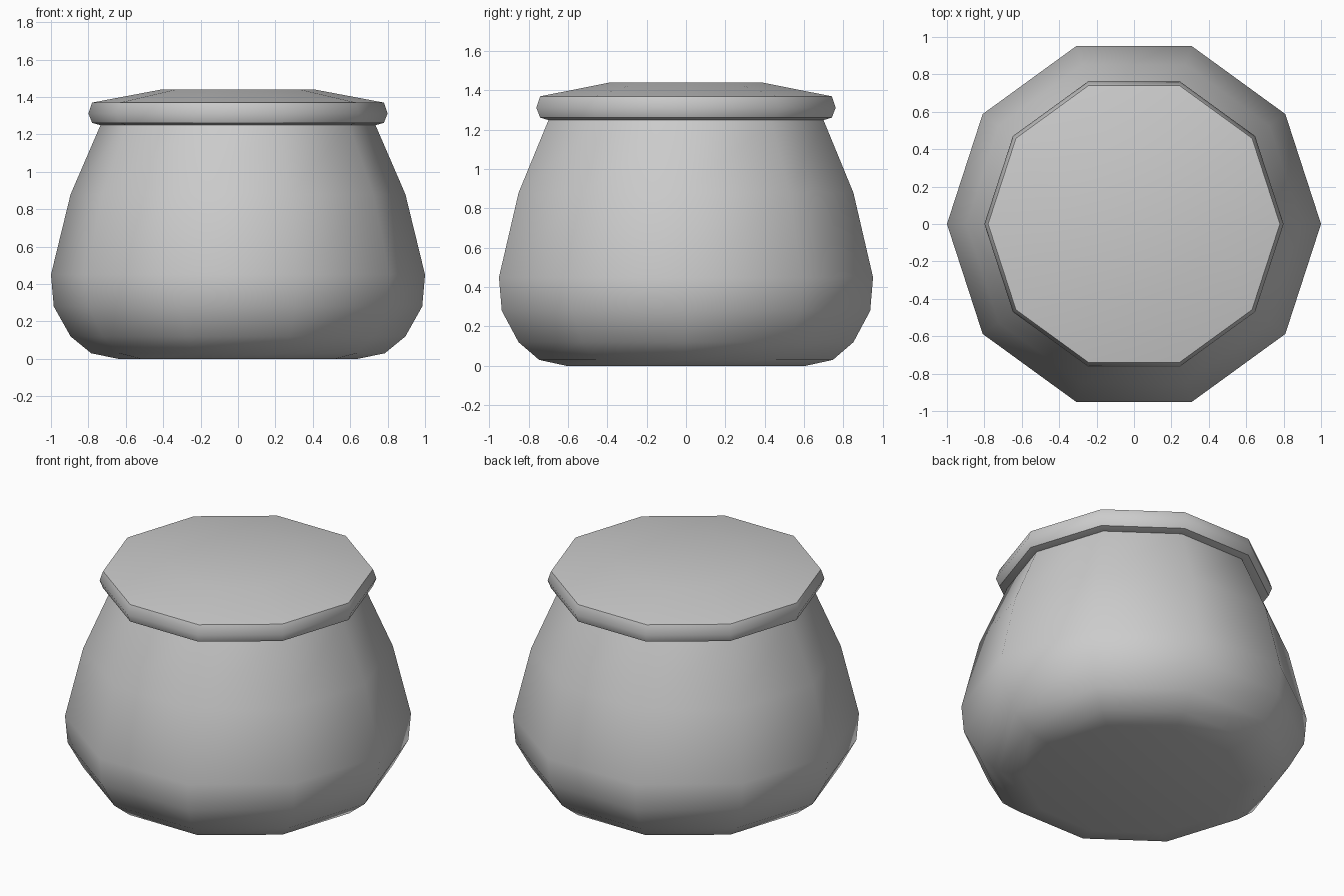
import bpy, bmesh
from math import cos, sin, tau, radians

if "Cube" in bpy.data.objects:
    bpy.data.objects.remove(bpy.data.objects["Cube"])

SIDES = 10


def lathe(name, profile):
    """Closed ten-sided solid from (radius, height) points, bottom to top."""
    bm = bmesh.new()
    rings = [[bm.verts.new((r * cos(tau * i / SIDES), r * sin(tau * i / SIDES), z))
              for i in range(SIDES)] for r, z in profile]
    for low, high in zip(rings, rings[1:]):
        for i in range(SIDES):
            j = (i + 1) % SIDES
            bm.faces.new((low[i], low[j], high[j], high[i]))
    bm.faces.new(rings[0][::-1])
    bm.faces.new(rings[-1])
    mesh = bpy.data.meshes.new(name)
    bm.to_mesh(mesh)
    bm.free()
    obj = bpy.data.objects.new(name, mesh)
    bpy.context.collection.objects.link(obj)
    bpy.ops.object.select_all(action='DESELECT')
    obj.select_set(True)
    bpy.context.view_layer.objects.active = obj
    bpy.ops.object.shade_smooth_by_angle(angle=radians(40))
    return obj


# Bulging pot body, tapering to the neck
lathe("pot_body", [(0.64, 0), (0.785, 0.03), (0.895, 0.12), (0.985, 0.28),
                   (1.0, 0.45), (0.895, 0.88), (0.735, 1.25)])

# Lid with a bevelled rim and shallow raised top
lathe("lid", [(0.73, 1.248), (0.78, 1.262), (0.80, 1.312),
              (0.78, 1.37), (0.41, 1.44)])
